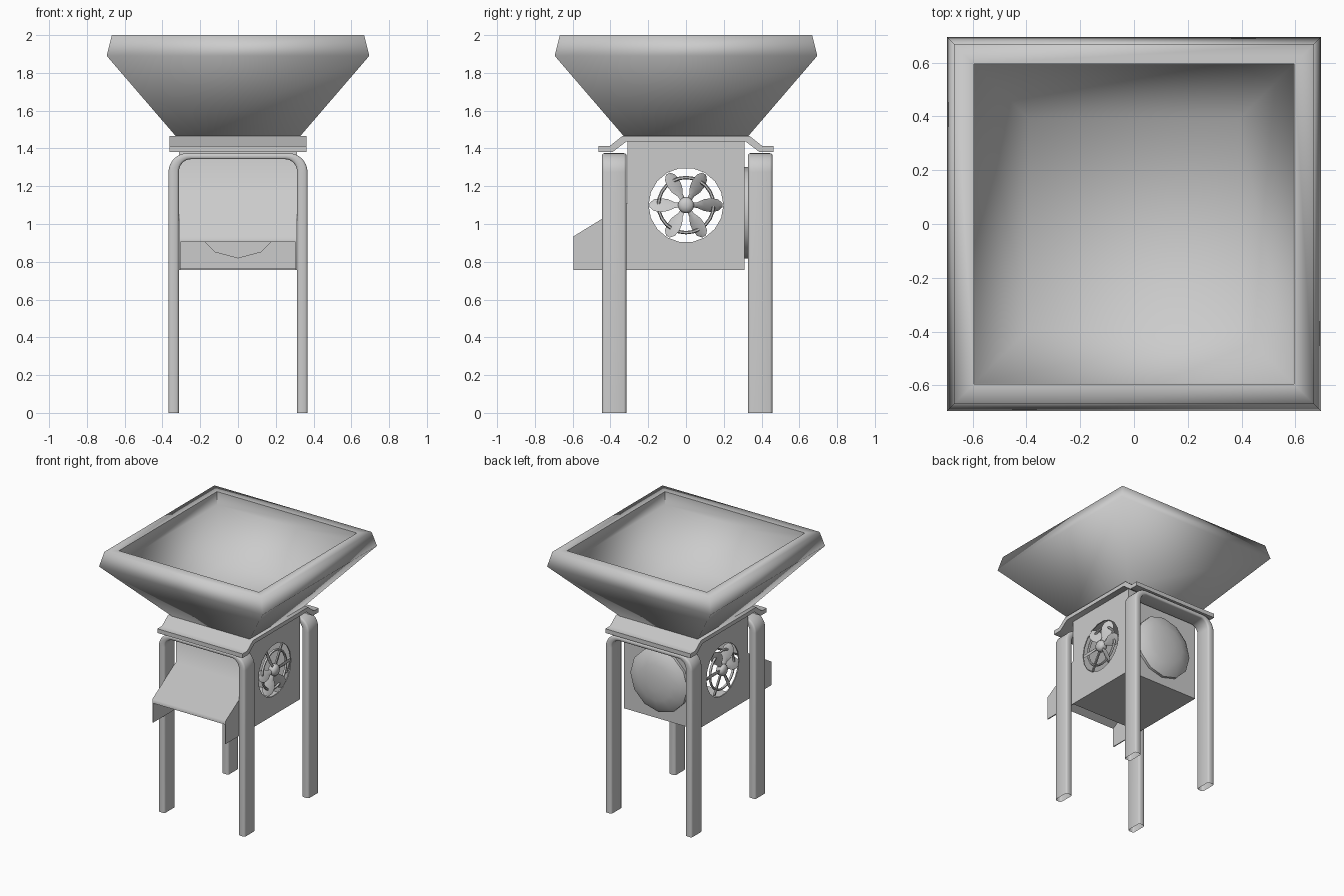
import bpy, bmesh, math
from mathutils import Matrix, Vector

if "Cube" in bpy.data.objects:
    bpy.data.objects.remove(bpy.data.objects["Cube"])

steel = bpy.data.materials.new("grey_steel")
steel.diffuse_color = (0.6, 0.6, 0.6, 1)
steel.use_nodes = True
steel.node_tree.nodes["Principled BSDF"].inputs["Base Color"].default_value = steel.diffuse_color


def finish(name, bm, angle=40):
    bmesh.ops.recalc_face_normals(bm, faces=bm.faces)
    me = bpy.data.meshes.new(name)
    bm.to_mesh(me)
    bm.free()
    ob = bpy.data.objects.new(name, me)
    bpy.context.collection.objects.link(ob)
    me.materials.append(steel)
    if angle:
        bpy.ops.object.select_all(action='DESELECT')
        ob.select_set(True)
        bpy.context.view_layer.objects.active = ob
        bpy.ops.object.shade_smooth_by_angle(angle=math.radians(angle))
    return ob


def loft(bm, rings, cap_start=True, cap_end=True):
    """Skin a list of equal-length closed rings."""
    vs = [[bm.verts.new(p) for p in r] for r in rings]
    n = len(vs[0])
    for a, b in zip(vs, vs[1:]):
        for i in range(n):
            j = (i + 1) % n
            bm.faces.new((a[i], a[j], b[j], b[i]))
    if cap_start:
        bm.faces.new(vs[0])
    if cap_end:
        bm.faces.new(vs[-1])


def extrude_x(bm, profile, half):
    """Extrude a (y, z) profile symmetrically along x."""
    loft(bm, [[(x, y, z) for y, z in profile] for x in (-half, half)])


def cut(ob, cutter):
    cutter.hide_render = True
    cutter.hide_set(True)
    m = ob.modifiers.new(cutter.name, 'BOOLEAN')
    m.operation = 'DIFFERENCE'
    m.solver = 'EXACT'
    m.object = cutter


# Square hopper: outer wall, thick rim, inner wall and floor
bm = bmesh.new()
levels = [(0.325, 1.46), (0.695, 1.89), (0.668, 2.0), (0.595, 2.0), (0.593, 1.9), (0.39, 1.58)]
loft(bm, [[(-h, -h, z), (h, -h, z), (h, h, z), (-h, h, z)] for h, z in levels], cap_start=False)
finish("hopper", bm, 80)

# Bent saddle plate that carries the hopper on the frames
half_top = [(0.335, 1.467), (0.405, 1.412), (0.462, 1.412)]
half_low = [(0.462, 1.38), (0.39, 1.38), (0.315, 1.437)]
right = half_top + half_low
bm = bmesh.new()
extrude_x(bm, right + [(-y, z) for y, z in reversed(right)], 0.362)
finish("saddle_plate", bm, 50)

# Hollow housing with discharge chute, chute open at the front and below
bm = bmesh.new()
extrude_x(bm, [(-0.595, 0.757), (-0.595, 0.935), (-0.31, 1.11), (-0.31, 1.45),
               (0.31, 1.45), (0.31, 0.757)], 0.312)
housing = finish("housing", bm, 65)
bm = bmesh.new()
extrude_x(bm, [(-0.7, 0.7), (-0.7, 0.841), (-0.3, 1.086), (-0.3, 1.43),
               (0.3, 1.43), (0.3, 0.765), (-0.31, 0.765), (-0.31, 0.7)], 0.304)
cut(housing, finish("cavity_cutter", bm, 0))
bm = bmesh.new()
bmesh.ops.create_cone(bm, cap_ends=True, segments=18, radius1=0.198, radius2=0.198, depth=1,
                      matrix=Matrix.Translation((0, 0, 1.1)) @ Matrix.Rotation(math.pi / 2, 4, 'Y'))
cut(housing, finish("fan_hole_cutter", bm, 0))

# Rounded motor cover on the back
bm = bmesh.new()
rings = []
for r, y in [(0.242, 0.29), (0.242, 0.33), (0.205, 0.355), (0.14, 0.375), (0.06, 0.386)]:
    rings.append([(r * math.sin(k * math.tau / 12), y, 1.06 + r * math.cos(k * math.tau / 12))
                  for k in range(12)])
loft(bm, rings)
finish("motor_cover", bm, 50)

# Inverted U leg frames: outer and inner outlines swept together
outer, inner = [(0.368, 0.0)], [(0.313, 0.0)]
for k in range(9):
    a = k * math.pi / 16
    c, s = math.cos(a), math.sin(a)
    outer.append((0.268 + 0.1 * c, 1.275 + 0.1 * s))
    inner.append((0.25 + 0.063 * c, 1.275 + 0.068 * s))
outer += [(-x, z) for x, z in reversed(outer)]
inner += [(-x, z) for x, z in reversed(inner)]
# rounded section: u goes inner to outer, v goes across the width
quarter = [(0.5, 0.8), (0.44, 0.92), (0.28, 1.0)]
section = (quarter + [(-u, v) for u, v in reversed(quarter)]
           + [(-u, -v) for u, v in quarter] + [(u, -v) for u, v in reversed(quarter)])
for name, yc in (("front_leg_frame", -0.38), ("back_leg_frame", 0.393)):
    bm = bmesh.new()
    rings = []
    for (ox, oz), (ix, iz) in zip(outer, inner):
        rings.append([(ix + (ox - ix) * (u + 0.5), yc + 0.064 * v, iz + (oz - iz) * (u + 0.5))
                      for u, v in section])
    loft(bm, rings, False, False)
    finish(name, bm, 60)

# Six-bladed fan with hub and ring, mirrored to both sides
bm = bmesh.new()
blade = [(0.02, 0.014), (0.06, 0.018), (0.095, 0.038), (0.135, 0.045), (0.17, 0.037), (0.192, 0.014)]
for k in range(6):
    turn = Matrix.Rotation(k * math.tau / 6, 4, 'X') @ Matrix.Rotation(math.radians(35), 4, 'Y')
    rings = []
    for r, w in blade:
        t = 0.009
        rings.append([turn @ Vector(p) for p in ((0, r, w), (t, r, 0), (0, r, -w), (-t, r, 0))])
    loft(bm, rings)
ring = []
for k in range(25):
    a = k * math.tau / 24
    ring.append([(0.009 * math.sin(b), (0.146 + 0.009 * math.cos(b)) * math.cos(a),
                  (0.146 + 0.009 * math.cos(b)) * math.sin(a))
                 for b in [j * math.tau / 6 for j in range(6)]])
loft(bm, ring, False, False)
hub = [(0.035, -0.025), (0.043, -0.015), (0.043, 0.015), (0.032, 0.028), (0.012, 0.034)]
loft(bm, [[(x, r * math.cos(k * math.tau / 12), r * math.sin(k * math.tau / 12))
           for k in range(12)] for r, x in hub])
bmesh.ops.remove_doubles(bm, verts=bm.verts, dist=0.0001)
bmesh.ops.translate(bm, verts=bm.verts, vec=(0.306, 0, 1.1))
fan = finish("side_fans", bm, 60)
mir = fan.modifiers.new("mirror", 'MIRROR')
mir.use_axis = (True, False, False)
